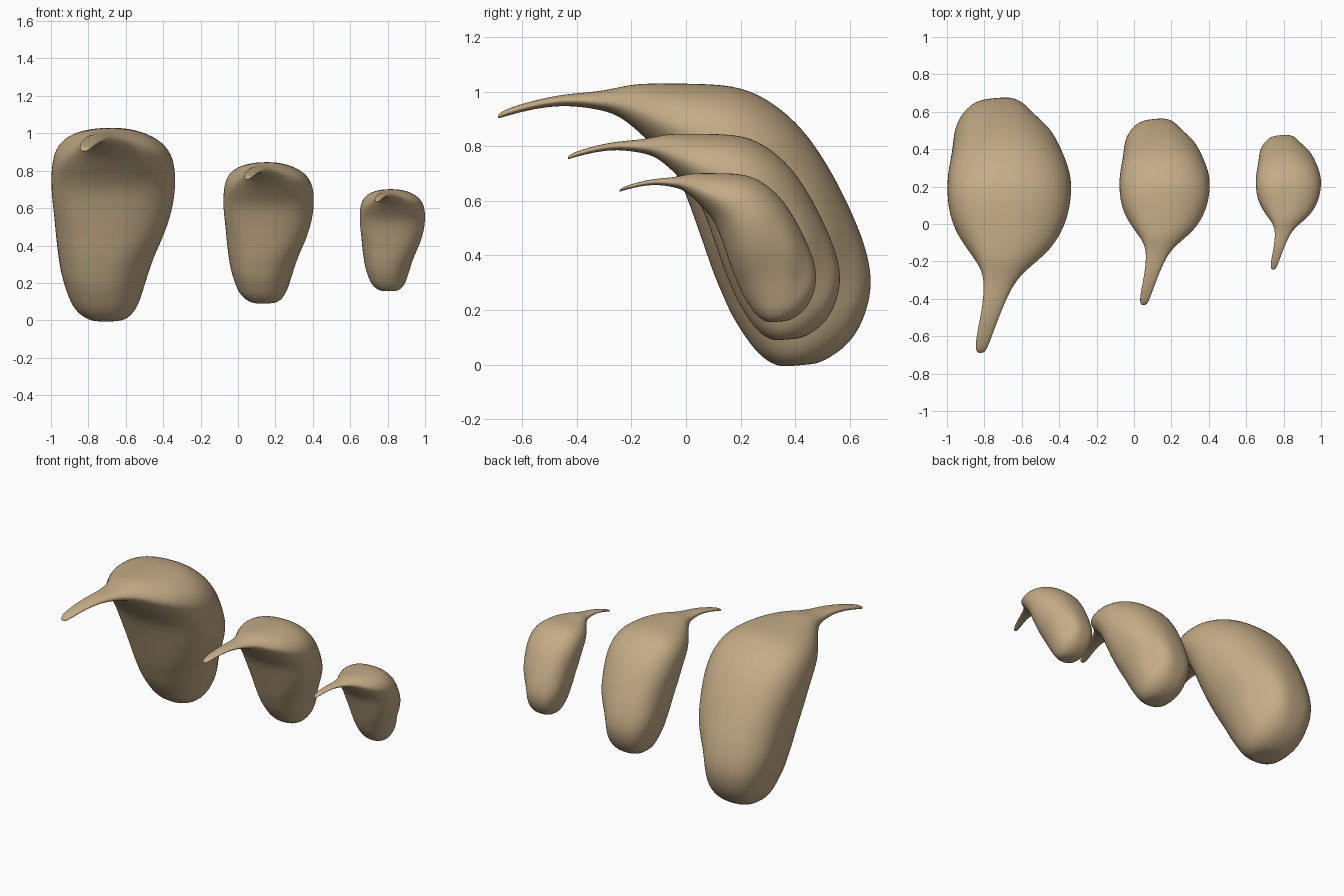
import bpy
import bmesh
from math import sin, cos, pi, exp
from mathutils import Vector

cube = bpy.data.objects.get("Cube")
if cube:
    bpy.data.objects.remove(cube, do_unlink=True)

# One warm tan colour for every pod
tan = bpy.data.materials.new("warm_tan")
tan.use_nodes = True
colour = (0.55, 0.41, 0.24, 1)
tan.diffuse_color = colour
shader = tan.node_tree.nodes["Principled BSDF"]
shader.inputs["Base Color"].default_value = colour
shader.inputs["Roughness"].default_value = 0.8

# Cross-sections from stem tip to rounded base:
# outer y, z / inner y, z / right and left x / height of the widest line
SECTIONS = [
    (-.685, .92, -.69, .90, -.84, -.80, .5),
    (-.65, .94, -.66, .91, -.85, -.78, .5),
    (-.56, .967, -.56, .937, -.835, -.745, .5),
    (-.44, .993, -.44, .952, -.81, -.70, .5),
    (-.30, 1, -.32, .935, -.80, -.64, .55),
    (-.20, 1.03, -.25, .915, -.82, -.56, .6),
    (-.08, 1.03, -.18, .86, -.885, -.45, .6),
    (.06, 1.03, -.10, .78, -.955, -.38, .58),
    (.21, 1.02, -.04, .71, -.99, -.345, .55),
    (.33, .955, 0, .62, -1, -.333, .5),
    (.43, .865, .035, .52, -1, -.333, .5),
    (.52, .735, .07, .42, -.985, -.355, .5),
    (.60, .58, .10, .33, -.975, -.40, .5),
    (.655, .44, .135, .25, -.96, -.45, .5),
    (.69, .31, .165, .18, -.945, -.48, .5),
    (.67, .19, .21, .11, -.915, -.51, .5),
    (.61, .08, .26, .04, -.88, -.54, .5),
    (.50, .005, .33, -.01, -.80, -.60, .5),
]
# Soft lumps and dents: centre, radius, amount
LUMPS = [
    ((-.45, .52, .47), .08, .035),
    ((-.50, .58, .30), .08, -.03),
    ((-.62, .66, .38), .07, .02),
    ((-.75, .68, .25), .07, -.02),
    ((-.92, .52, .36), .08, .02),
]
MIDDLE = Vector((-.6675, 0, .515))
SIDES = 28


def soft(value, power):
    """Raises a value to a power and keeps its sign."""
    return abs(value) ** power * (1 if value >= 0 else -1)


def section_ring(bm, section):
    """Squarer on the right side, rounder on the left side."""
    oy, oz, iy, iz, x0, x1, bias = section
    outer, inner = Vector((0, oy, oz)), Vector((0, iy, iz))
    centre = outer.lerp(inner, bias)
    ring = []
    for i in range(SIDES):
        a = 2 * pi * i / SIDES
        power = .78 if cos(a) < 0 else .98
        s = soft(sin(a), power)
        p = centre + ((outer if s > 0 else inner) - centre) * abs(s)
        p.x = (x0 + x1) / 2 + (x1 - x0) / 2 * soft(cos(a), power)
        ring.append(bm.verts.new(p))
    return ring


def make_pod(name, centre, scale):
    bm = bmesh.new()
    rings = [section_ring(bm, s) for s in SECTIONS]
    for a, b in zip(rings, rings[1:]):
        for i in range(SIDES):
            j = (i + 1) % SIDES
            bm.faces.new((a[i], a[j], b[j], b[i]))
    # Close both ends with fans
    for ring in (rings[0], rings[-1]):
        cap = bm.faces.new(ring)
        bmesh.ops.poke(bm, faces=[cap])
    bmesh.ops.recalc_face_normals(bm, faces=bm.faces)
    bm.normal_update()
    # Push the lumps, then place and size the pod
    for v in bm.verts:
        push = sum(k * exp(-((v.co - Vector(c)).length / r) ** 2)
                   for c, r, k in LUMPS)
        v.co += v.normal * push
    for v in bm.verts:
        v.co = (v.co - MIDDLE) * scale + Vector(centre)
    mesh = bpy.data.meshes.new(name)
    bm.to_mesh(mesh)
    bm.free()
    mesh.materials.append(tan)
    for face in mesh.polygons:
        face.use_smooth = True
    pod = bpy.data.objects.new(name, mesh)
    bpy.context.collection.objects.link(pod)
    smooth = pod.modifiers.new("smooth_surface", 'SUBSURF')
    smooth.levels = smooth.render_levels = 2


make_pod("large_pod", MIDDLE, 1)
make_pod("medium_pod", (.163, .07, .47), .73)
make_pod("small_pod", (.825, .12, .43), .527)
